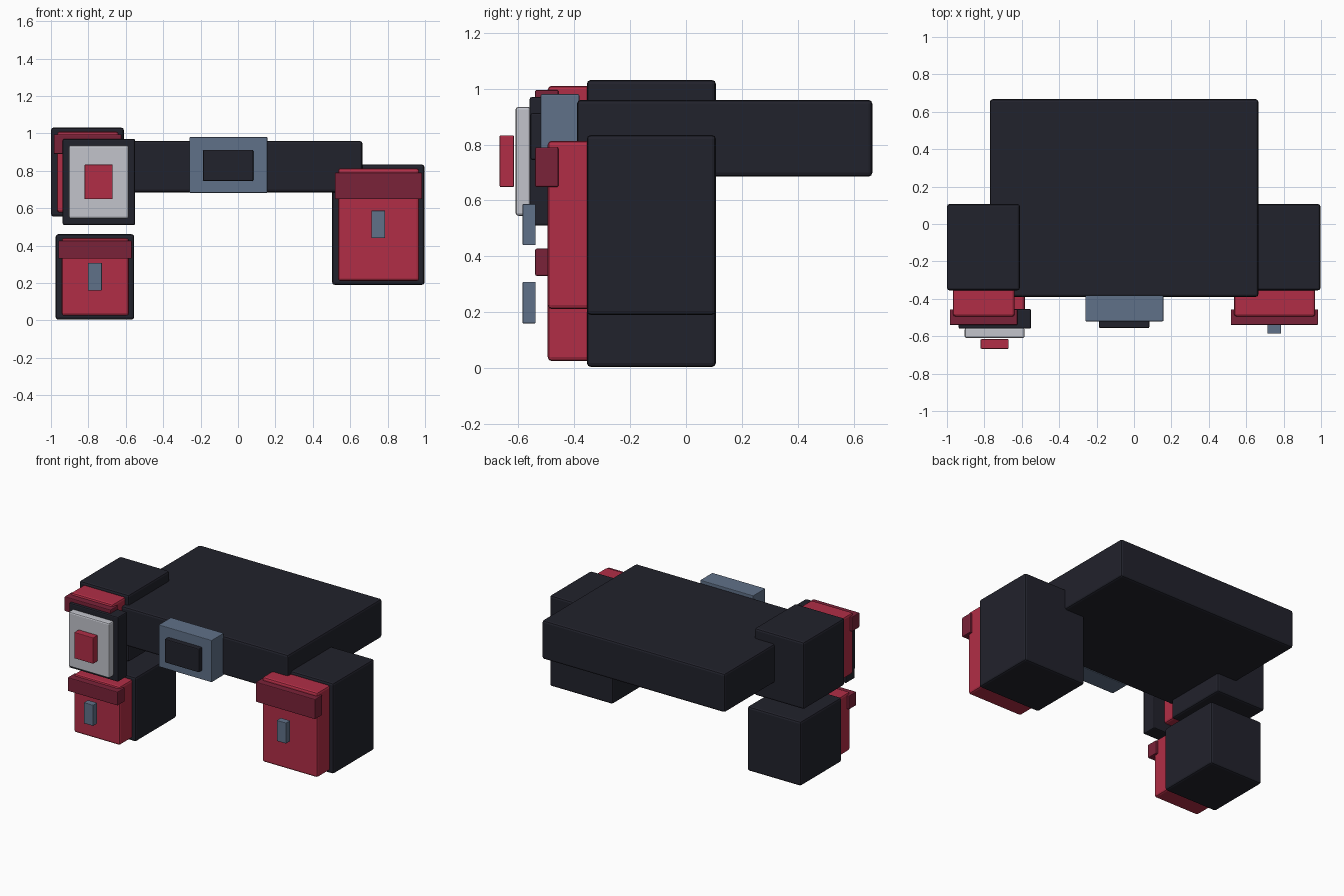
import bpy

if "Cube" in bpy.data.objects:
    bpy.data.objects.remove(bpy.data.objects["Cube"])


def material(name, rgb):
    m = bpy.data.materials.new(name)
    m.diffuse_color = (*rgb, 1.0)
    m.use_nodes = True
    m.node_tree.nodes["Principled BSDF"].inputs["Base Color"].default_value = m.diffuse_color
    return m


CHARCOAL = material("charcoal", (0.0155, 0.0160, 0.0250))
RED = material("red", (0.440, 0.027, 0.061))
DARK_RED = material("dark red", (0.195, 0.016, 0.040))
STEEL = material("steel blue", (0.118, 0.165, 0.248))
SILVER = material("silver", (0.540, 0.550, 0.600))


def box(name, x, y, z, mat, bevel=0.005):
    """Bevelled box spanning the given (min, max) ranges."""
    spans = (x, y, z)
    bpy.ops.mesh.primitive_cube_add(size=1, location=[sum(s) / 2 for s in spans])
    ob = bpy.context.object
    ob.name = name
    ob.scale = [s[1] - s[0] for s in spans]
    bpy.ops.object.transform_apply(location=False, rotation=False, scale=True)
    ob.data.materials.append(mat)
    mod = ob.modifiers.new("soft edges", 'BEVEL')
    mod.width = bevel
    mod.segments = 2
    return ob


def pouch(name, x, z, flap_z, clasp_z=None):
    """Dark case with a red front panel, a flap and an optional clasp."""
    mid = (x[0] + x[1]) / 2
    box(name + "_case", x, (-0.355, 0.107), z, CHARCOAL, 0.014)
    box(name + "_front", (x[0] + 0.032, x[1] - 0.028), (-0.495, -0.34),
        (z[0] + 0.021, z[1] - 0.021), RED, 0.014)
    box(name + "_flap", (x[0] + 0.015, x[1] - 0.013), (-0.54, -0.457), flap_z, DARK_RED)
    if clasp_z:
        box(name + "_clasp", (mid - 0.037, mid + 0.037), (-0.585, -0.538), clasp_z, STEEL, 0.003)


# Belt block
box("belt", (-0.77, 0.665), (-0.39, 0.667), (0.685, 0.96), CHARCOAL, 0.014)

# Buckle
box("buckle_frame", (-0.26, 0.157), (-0.52, -0.382), (0.682, 0.98), STEEL, 0.004)
box("buckle_centre", (-0.187, 0.082), (-0.556, -0.51), (0.745, 0.912), CHARCOAL, 0.006)

# Three pouches
pouch("right_pouch", (0.503, 0.997), (0.19, 0.834), (0.648, 0.79), (0.44, 0.587))
pouch("lower_left_pouch", (-0.975, -0.555), (0.004, 0.461), (0.33, 0.427), (0.16, 0.308))
pouch("upper_left_pouch", (-1.0, -0.61), (0.555, 1.031), (0.89, 0.995))

# Device in front of the upper left pouch
box("device_body", (-0.937, -0.55), (-0.56, -0.455), (0.51, 0.97), CHARCOAL, 0.008)
box("device_plate", (-0.905, -0.585), (-0.61, -0.555), (0.545, 0.935), SILVER, 0.01)
box("device_button", (-0.82, -0.67), (-0.667, -0.616), (0.648, 0.833), RED, 0.004)
